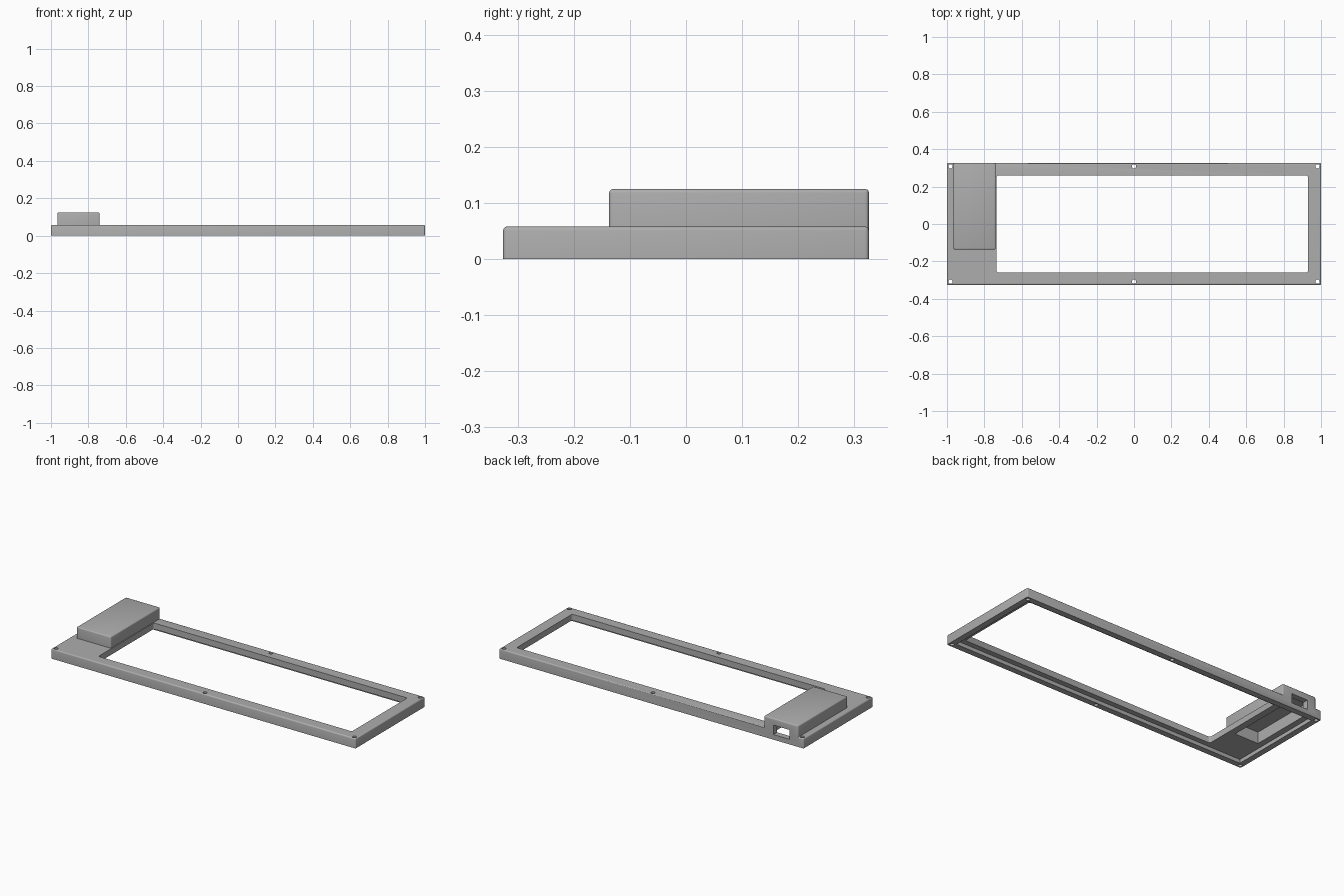
import bpy
import bmesh
from mathutils import Vector

cube = bpy.data.objects.get("Cube")
if cube:
    bpy.data.objects.remove(cube, do_unlink=True)

HALF_X, HALF_Y = 1.0, 0.326   # outer half sizes
DECK = 0.058                  # top of the frame
RECESS = 0.022                # depth of the underside recess
WALL = 0.035                  # rim and housing wall thickness
ROUND = 0.007                 # outer edge rounding

grey = bpy.data.materials.new("Plastic grey")
grey.use_nodes = True
colour = (0.42, 0.42, 0.42, 1.0)
grey.diffuse_color = colour
grey.node_tree.nodes["Principled BSDF"].inputs["Base Color"].default_value = colour


def finish(name, bm):
    mesh = bpy.data.meshes.new(name)
    bm.to_mesh(mesh)
    bm.free()
    mesh.materials.append(grey)
    obj = bpy.data.objects.new(name, mesh)
    bpy.context.collection.objects.link(obj)
    return obj


def box(name, low, high, radius=0.0, round_top=False):
    """Box between two corners, with rounded uprights and optionally a rounded top."""
    low, high = Vector(low), Vector(high)
    bm = bmesh.new()
    bmesh.ops.create_cube(bm, size=1.0)
    for v in bm.verts:
        v.co = Vector([(a + b) / 2 + c * (b - a) for a, b, c in zip(low, high, v.co)])
    if radius:
        edges = []
        for e in bm.edges:
            a, b = (v.co.z for v in e.verts)
            upright = abs(a - b) > 1e-4
            on_top = min(a, b) > high.z - 1e-4
            if upright or (round_top and on_top):
                edges.append(e)
        bmesh.ops.bevel(bm, geom=edges, offset=radius, segments=3,
                        profile=0.5, affect='EDGES')
    return finish(name, bm)


def combine(target, other, operation):
    """Apply a boolean and remove the helper."""
    mod = target.modifiers.new("Combine", 'BOOLEAN')
    mod.object, mod.operation, mod.solver = other, operation, 'EXACT'
    bpy.context.view_layer.objects.active = target
    bpy.ops.object.modifier_apply(modifier=mod.name)
    bpy.data.objects.remove(other, do_unlink=True)


# Frame slab and raised electronics housing
case = box("case_frame", (-HALF_X, -HALF_Y, 0), (HALF_X, HALF_Y, DECK), ROUND, True)
housing = box("housing", (-0.965, -0.137, 0.03), (-0.74, HALF_Y, 0.125), ROUND, True)
combine(case, housing, 'UNION')

# Key opening, underside recess, housing cavity and cable port
cutters = [
    box("key_opening", (-0.735, -0.26, -0.1), (0.93, 0.26, 0.3), 0.01),
    box("underside_recess", (WALL - HALF_X, WALL - HALF_Y, -0.1),
        (HALF_X - WALL, HALF_Y - WALL, RECESS)),
    box("housing_cavity", (-0.93, -0.102, -0.05), (-0.775, HALF_Y - WALL, 0.09)),
    box("cable_port", (-0.908, 0.25, 0.03), (-0.803, 0.4, 0.086)),
]

# Screw holes through the rim
for x in (-0.981, 0, 0.981):
    for y in (-0.308, 0.308):
        bm = bmesh.new()
        bmesh.ops.create_cone(bm, cap_ends=True, segments=24, radius1=0.0115,
                              radius2=0.0115, depth=0.4)
        bmesh.ops.translate(bm, verts=bm.verts, vec=(x, y, 0))
        cutters.append(finish("screw_hole", bm))

for cutter in cutters:
    combine(case, cutter, 'DIFFERENCE')

# Smooth fillets, crisp edges
bpy.ops.object.select_all(action='DESELECT')
case.select_set(True)
bpy.context.view_layer.objects.active = case
bpy.ops.object.shade_smooth_by_angle(angle=0.6)
